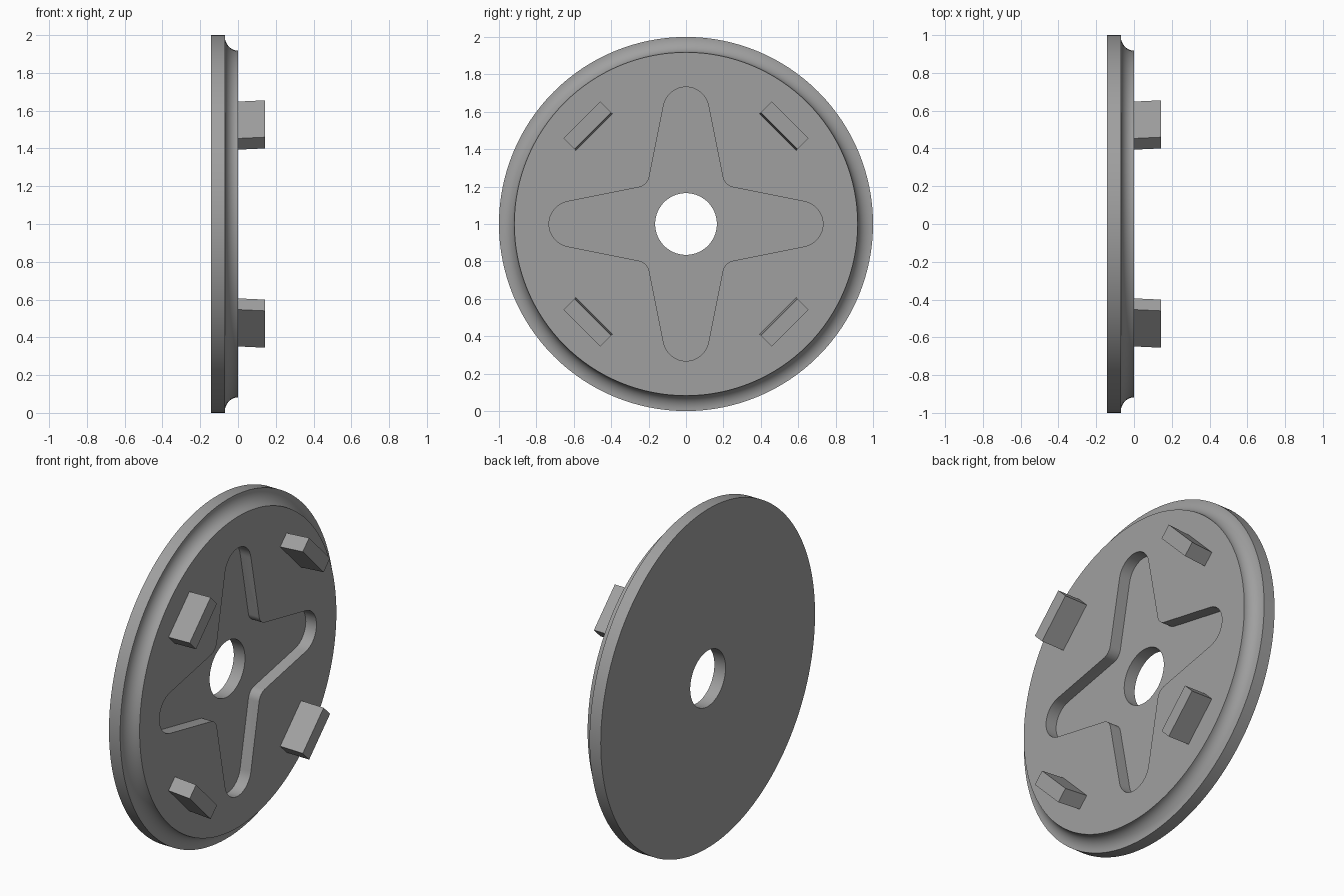
import bpy, bmesh, math
from math import sin, cos, pi

if "Cube" in bpy.data.objects:
    bpy.data.objects.remove(bpy.data.objects["Cube"])

grey = bpy.data.materials.new("plain_grey")
grey.diffuse_color = (0.35, 0.35, 0.35, 1)
grey.use_nodes = True
grey.node_tree.nodes["Principled BSDF"].inputs["Base Color"].default_value = grey.diffuse_color


def make_object(name, bm):
    bmesh.ops.recalc_face_normals(bm, faces=bm.faces)
    mesh = bpy.data.meshes.new(name)
    bm.to_mesh(mesh)
    bm.free()
    mesh.materials.append(grey)
    obj = bpy.data.objects.new(name, mesh)
    bpy.context.collection.objects.link(obj)
    return obj


def lathe(name, profile, segments):
    """Spin a closed (x, radius) profile about the x axis, at z = 1."""
    bm = bmesh.new()
    rings = []
    for i in range(segments):
        a = 2 * pi * i / segments
        rings.append([bm.verts.new((x, r * cos(a), 1 + r * sin(a))) for x, r in profile])
    n = len(profile)
    for i in range(segments):
        p, q = rings[i], rings[(i + 1) % segments]
        for j in range(n):
            k = (j + 1) % n
            bm.faces.new((p[j], p[k], q[k], q[j]))
    return make_object(name, bm)


def prism(name, base, tip, x0, x1):
    """Join two matching (y, z) outlines at x0 and x1 into a solid."""
    bm = bmesh.new()
    lo = [bm.verts.new((x0, y, 1 + z)) for y, z in base]
    hi = [bm.verts.new((x1, y, 1 + z)) for y, z in tip]
    bm.faces.new(lo)
    bm.faces.new(hi)
    for i in range(len(lo)):
        j = (i + 1) % len(lo)
        bm.faces.new((lo[i], lo[j], hi[j], hi[i]))
    return make_object(name, bm)


def arc(cx, cy, r, a0, a1, steps):
    angles = [a0 + (a1 - a0) * i / steps for i in range(steps + 1)]
    return [(cx + r * cos(a), cy + r * sin(a)) for a in angles]


def turn(points, a):
    return [(y * cos(a) - z * sin(a), y * sin(a) + z * cos(a)) for y, z in points]


# Disc with a coved rim and a centre hole
BACK, STEP, FRONT = -0.143, -0.07, 0.0
cove = [(FRONT - 0.07 * cos(t), 0.995 - 0.077 * sin(t))
        for t in [pi / 2 * i / 12 for i in range(13)]]
disc = lathe("disc", [(BACK, 0.165), (BACK, 1.0), (STEP, 1.0)] + cove + [(FRONT, 0.165)], 128)

# Four-lobed pocket: rounded lobe ends joined by filleted inner corners
slope = math.atan(0.2)
lobe = arc(0.61, 0, 0.1225, -(pi / 2 - slope), pi / 2 - slope, 16)
fillet = arc(0.2636, 0.2636, 0.068, -pi / 2 - slope, -pi + slope, 8)
star = [p for i in range(4) for p in turn(lobe + fillet, i * pi / 2)]
cutter = prism("pocket_cutter", star, star, STEP, 0.1)
cutter.hide_render = True

mod = disc.modifiers.new("pocket", 'BOOLEAN')
mod.operation = 'DIFFERENCE'
mod.solver = 'EXACT'
mod.object = cutter
bpy.context.view_layer.objects.active = disc
disc.select_set(True)
bpy.ops.object.modifier_apply(modifier=mod.name)
bpy.data.objects.remove(cutter)
bpy.ops.object.shade_smooth_by_angle(angle=math.radians(30))


# Four locking tabs that lean slightly outwards
def tab_outline(inner, outer, half=0.138):
    return [(inner, -half), (outer, -half), (outer, half), (inner, half)]


for i in range(4):
    a = pi / 4 + i * pi / 2
    prism(f"tab_{i + 1}", turn(tab_outline(0.694, 0.778), a),
          turn(tab_outline(0.704, 0.788), a), FRONT - 0.01, 0.143)
